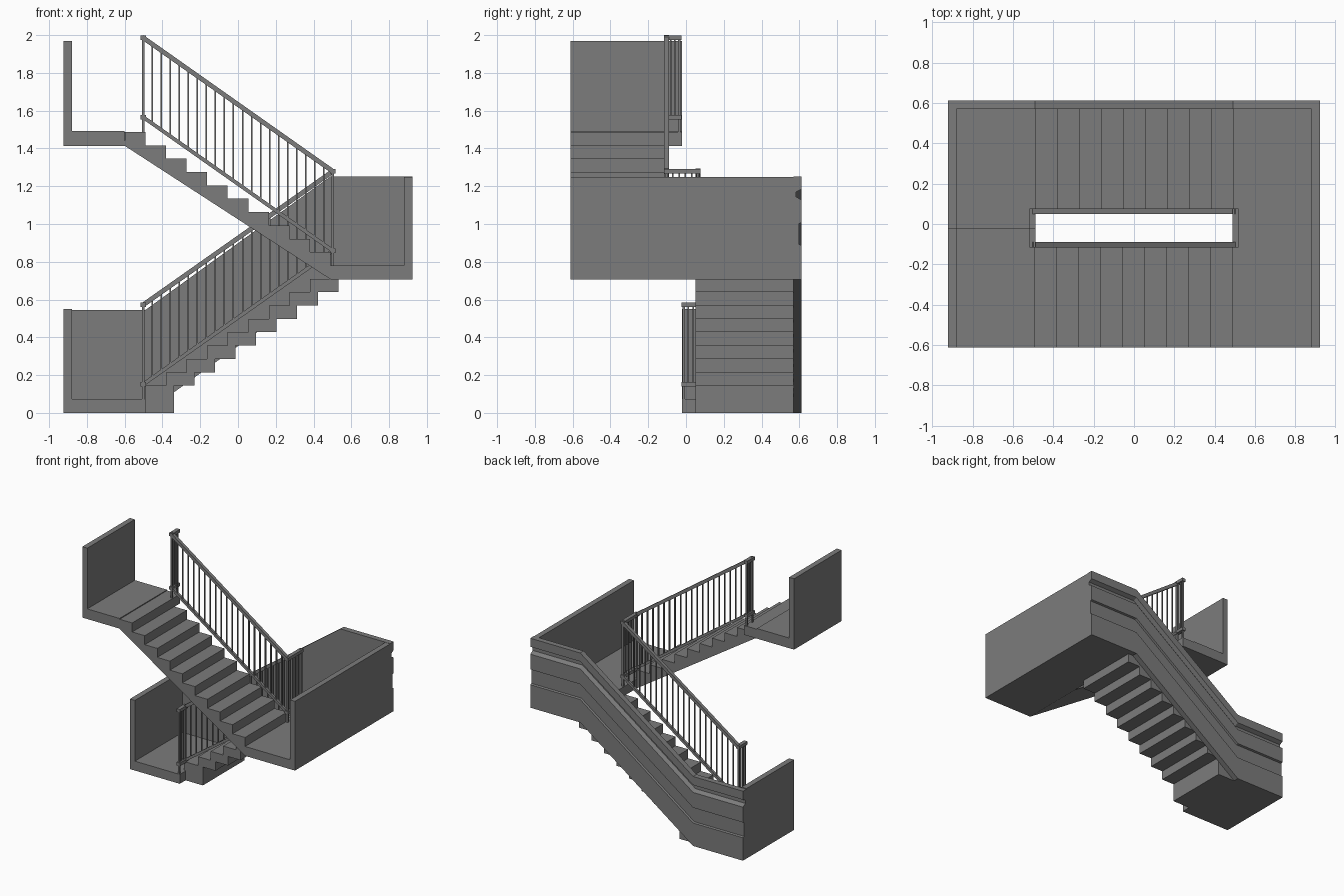
import bpy
import bmesh

if "Cube" in bpy.data.objects:
    bpy.data.objects.remove(bpy.data.objects["Cube"])

grey = bpy.data.materials.new("concrete_grey")
grey.use_nodes = True
COLOUR = (0.2, 0.2, 0.2, 1)
grey.diffuse_color = COLOUR
grey.node_tree.nodes["Principled BSDF"].inputs["Base Color"].default_value = COLOUR

# Shared dimensions
X, Y, EDGE = 0.923, 0.612, 0.49       # outer half sizes, landing edge
WALL, SLAB = 0.043, 0.0735            # wall and slab thickness
RISE, GOING, TREADS = 0.0707, 2 * 0.49 / 9, 9
MID = SLAB + 10 * RISE                # middle landing floor
TOP = MID + 10 * RISE                 # upper landing floor
LOW_IN, UP_IN = 0.05, -0.09           # inner sides of the flights


def finish(name, bm):
    bmesh.ops.recalc_face_normals(bm, faces=bm.faces)
    mesh = bpy.data.meshes.new(name)
    bm.to_mesh(mesh)
    bm.free()
    mesh.materials.append(grey)
    obj = bpy.data.objects.new(name, mesh)
    bpy.context.collection.objects.link(obj)


def loft(bm, rings):
    """Skin matching closed rings of points and cap both ends."""
    loops = [[bm.verts.new(p) for p in ring] for ring in rings]
    for a, b in zip(loops, loops[1:]):
        for i in range(len(a)):
            j = (i + 1) % len(a)
            bm.faces.new((a[i], a[j], b[j], b[i]))
    bm.faces.new(loops[0])
    bm.faces.new(loops[-1])


def prism(bm, outline, y0, y1):
    loft(bm, [[(x, y, z) for x, z in outline] for y in (y0, y1)])


def box(bm, x0, x1, y0, y1, z0, z1):
    prism(bm, [(x0, z0), (x1, z0), (x1, z1), (x0, z1)], y0, y1)


def box_part(name, *size):
    bm = bmesh.new()
    box(bm, *size)
    finish(name, bm)


# Landings and end walls
box_part("lower_landing", -X, -EDGE, -0.022, Y - WALL, 0, SLAB)
box_part("lower_end_wall", -X, -X + WALL, -0.022, Y - WALL, 0, 0.55)
box_part("middle_landing", EDGE, X, -Y, Y - WALL, MID - SLAB, MID)
box_part("middle_end_wall", X - WALL, X, -Y, Y - WALL, MID - SLAB, 1.25)
box_part("upper_landing", -X, -0.6, -Y, -0.022, TOP - SLAB, TOP + 0.006)
box_part("upper_landing_edge", -0.6, -EDGE, UP_IN, -0.022, TOP - SLAB, TOP)
box_part("upper_end_wall", -X, -X + WALL, -Y, -0.022, TOP - SLAB, 1.97)

# Lower flight: overlapping slab steps, the first one standing on the floor
bm = bmesh.new()
for k in range(1, TREADS + 1):
    x = -EDGE + GOING * (k - 1)
    z = SLAB + RISE * k
    box(bm, x, x + 0.15, LOW_IN, Y - WALL, 0 if k == 1 else z - RISE, z)
finish("lower_flight", bm)

# Upper flight: saw-tooth top over a straight sloping underside
outline = [(-0.6, TOP - SLAB), (EDGE, MID - SLAB), (EDGE, MID)]
for k in range(1, TREADS + 2):
    x = EDGE - GOING * (k - 1)
    z = MID + RISE * k
    outline += [(x, z), (x - GOING, z)]
bm = bmesh.new()
prism(bm, outline, -Y, UP_IN)
finish("upper_flight", bm)

# Back wall: grooved section swept along the lower flight
section = [(WALL, 0), (0, 0), (0, 0.18), (0.015, 0.185), (0.015, 0.295),
           (0, 0.3), (0, 0.42), (0.03, 0.438), (0.03, 0.462), (0, 0.478),
           (0, 0.545), (WALL, 0.545)]
path = [(-X, 0), (-EDGE, 0), (EDGE, MID - SLAB), (X, MID - SLAB)]
bm = bmesh.new()
loft(bm, [[(px, Y - d, pz + h) for d, h in section] for px, pz in path])
finish("grooved_back_wall", bm)

# Railings
RX, W, H, BAR = 0.502, 0.026, 0.025, 0.004
HAND, FOOT = 0.4985, 0.078            # rail centre heights above the floor
LOW_Y, UP_Y = LOW_IN + W / 2, UP_IN - W / 2


def bar(bm, x, y, z0, z1, r=BAR):
    box(bm, x - r, x + r, y - r, y + r, z0, z1)


def sloped_railing(name, y, floor_left, floor_right, count=21):
    bm = bmesh.new()
    for lift, half, wide in ((HAND, 0.015, W / 2), (FOOT, 0.012, W / 2 - 0.003)):
        a, b = floor_left + lift, floor_right + lift
        prism(bm, [(-RX, a - half), (RX, b - half), (RX, b + half), (-RX, a + half)],
              y - wide, y + wide)
    for i in range(1, count):
        t = i / count
        z = floor_left + (floor_right - floor_left) * t
        bar(bm, -RX + 2 * RX * t, y, z + FOOT, z + HAND)
    finish(name, bm)


def level_railing(name, x, y0, y1, floor, posts, count):
    bm = bmesh.new()
    for lift in (HAND, FOOT):
        box(bm, x - 0.015, x + 0.015, y0 - W / 2, y1 + W / 2,
            floor + lift - H / 2, floor + lift + H / 2)
    for i in range(count + 1):
        bar(bm, x, y0 + (y1 - y0) * i / count, floor + FOOT, floor + HAND)
    for y in posts:
        bar(bm, x, y, floor - 0.005, floor + HAND, 0.007)
    finish(name, bm)


sloped_railing("lower_flight_railing", LOW_Y, SLAB, MID)
sloped_railing("upper_flight_railing", UP_Y, TOP, MID)
level_railing("middle_landing_railing", RX, UP_Y, LOW_Y, MID, (UP_Y, LOW_Y), 5)
level_railing("lower_landing_railing", -RX, -0.012, LOW_Y, SLAB, (-0.012, LOW_Y), 3)
level_railing("upper_landing_railing", -RX, UP_Y, -0.036, TOP, (UP_Y, -0.036), 3)
